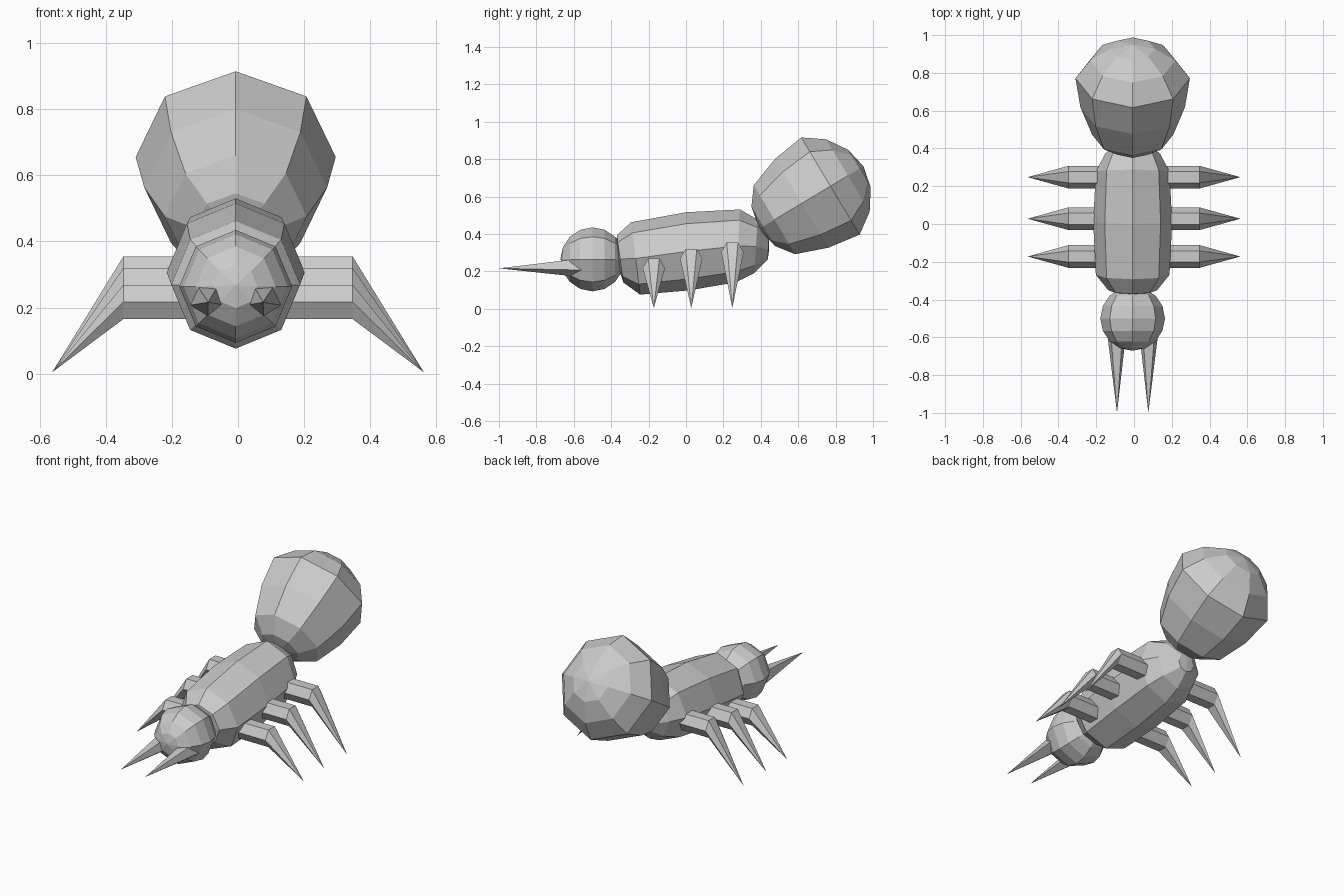
import bpy, math
from mathutils import Vector

if "Cube" in bpy.data.objects:
    bpy.data.objects.remove(bpy.data.objects["Cube"])

grey = bpy.data.materials.new("light grey")
grey.diffuse_color = (0.6, 0.6, 0.6, 1)
grey.use_nodes = True
grey.node_tree.nodes["Principled BSDF"].inputs["Base Color"].default_value = grey.diffuse_color
CX = -0.007  # body centre line


def make(name, verts, faces):
    me = bpy.data.meshes.new(name)
    me.from_pydata(verts, [], faces)
    me.materials.append(grey)
    ob = bpy.data.objects.new(name, me)
    bpy.context.collection.objects.link(ob)
    bpy.context.view_layer.objects.active = ob
    bpy.ops.object.mode_set(mode='EDIT')
    bpy.ops.mesh.select_all(action='SELECT')
    bpy.ops.mesh.normals_make_consistent(inside=False)
    bpy.ops.object.mode_set(mode='OBJECT')


def loft(name, rings, start=None, end=None):
    """Skin equal rings; each end closes on a pole point or a flat cap."""
    n = len(rings[0])
    verts = [v for r in rings for v in r]
    faces = [(k*n+i, k*n+(i+1) % n, (k+1)*n+(i+1) % n, (k+1)*n+i)
             for k in range(len(rings)-1) for i in range(n)]
    for pole, base in ((start, 0), (end, (len(rings)-1)*n)):
        if pole is None:
            faces.append(tuple(range(base, base+n)))
        else:
            verts.append(pole)
            faces += [(base+i, base+(i+1) % n, len(verts)-1) for i in range(n)]
    make(name, verts, faces)


def ring(y, z, r, tilt, n=8):
    """Ring around an axis in the yz plane, raised by tilt, first point on top."""
    up = Vector((0, -math.sin(tilt), math.cos(tilt)))
    c = Vector((CX, y, z))
    return [c + up*r*math.cos(a) + Vector((r*math.sin(a), 0, 0))
            for a in (2*math.pi*i/n for i in range(n))]


# Abdomen: egg tilted upwards
tilt = math.radians(31)
def along(s):
    return 0.413 + s*math.cos(tilt), 0.44 + s*math.sin(tilt)
prof = [(0, .123), (.07, .215), (.24, .277), (.419, .303), (.528, .226), (.60, .117)]
loft("abdomen", [ring(*along(s), r, tilt) for s, r in prof],
     (CX, *along(-.025)), (CX, *along(.625)))

# Thorax: long arched barrel, (y, z, radius, tilt in degrees)
sections = [(-.352, .266, .128, 8), (-.269, .269, .195, 7), (.008, .307, .209, 2),
            (.278, .336, .195, -3), (.374, .333, .144, -4), (.44, .318, .054, -3)]
loft("thorax", [ring(y, z, r, math.radians(t)) for y, z, r, t in sections],
     (CX, -.375, .262), (CX, .445, .318))

# Head: low-poly ball
R = 0.171
loft("head", [ring(-.5 - R*math.cos(a), .264, R*math.sin(a), 0)
              for a in (math.pi*k/8 for k in range(1, 8))],
     (CX, -.5-R, .268), (CX, -.5+R, .264))

for side, label in ((-1, "left"), (1, "right")):
    # Mandibles: five-sided spikes
    base = [(CX + side*.085 + .055*math.sin(a), -.56, .224 - .055*math.cos(a))
            for a in (2*math.pi*i/5 for i in range(5))]
    loft(label + "_mandible", [base], None, (CX + side*.083, -1.0, .216))
    # Legs: hexagonal tube bending into a spike
    for pos, y, z in (("front", -.172, .217), ("middle", .028, .268), ("back", .248, .303)):
        rings = [[(side*x, y + .06*math.cos(a), z + .06*math.sin(a))
                  for a in (math.pi*i/3 for i in range(6))] for x in (.1, .347)]
        loft(f"{pos}_{label}_leg", rings, None, (side*.563, y, .004))
